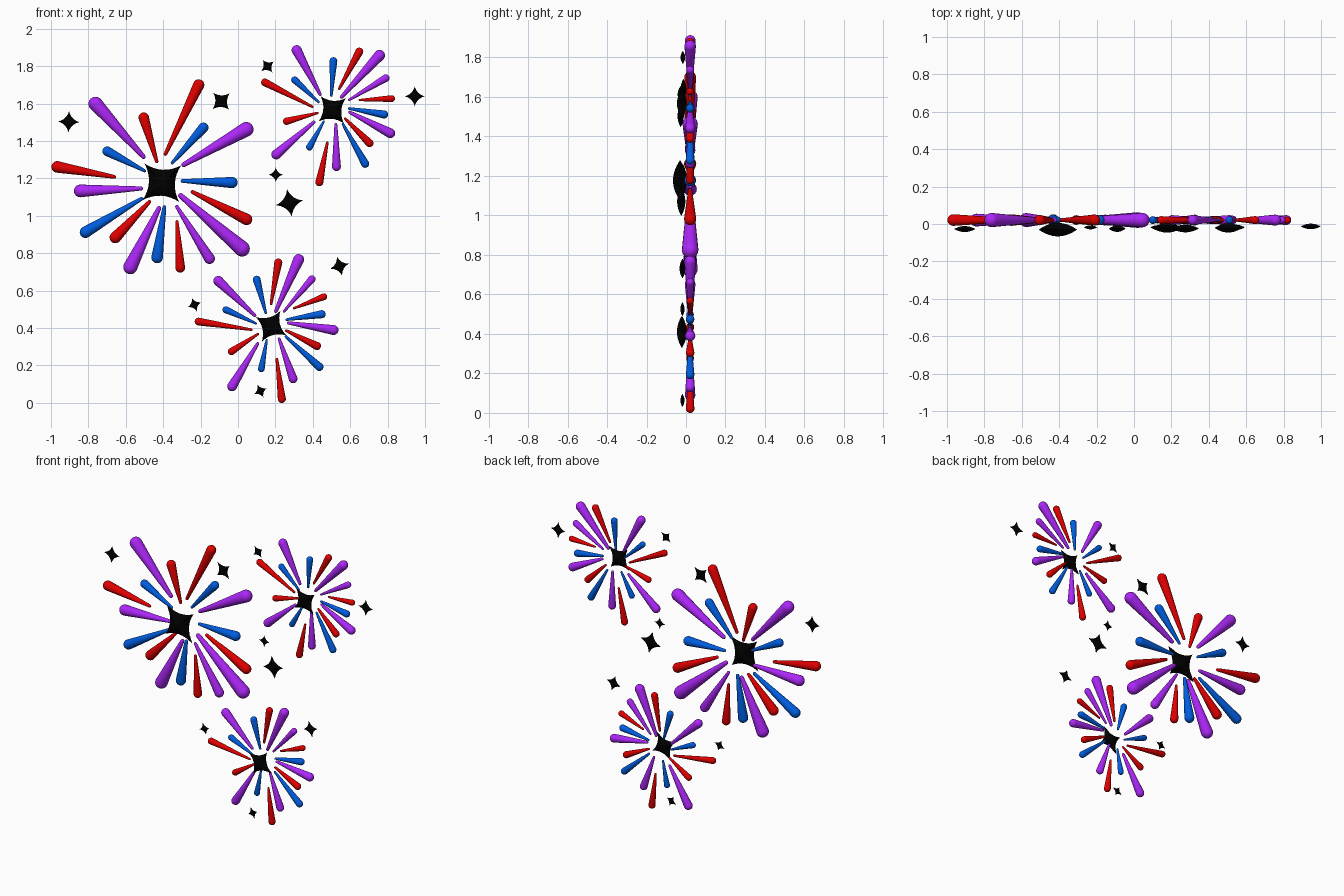
import bpy, bmesh
from math import sin, cos, pi, radians
from mathutils import Vector, Matrix

if "Cube" in bpy.data.objects:
    bpy.data.objects.remove(bpy.data.objects["Cube"])


def material(name, rgb):
    m = bpy.data.materials.new(name)
    m.diffuse_color = (*rgb, 1)
    m.use_nodes = True
    m.node_tree.nodes["Principled BSDF"].inputs["Base Color"].default_value = m.diffuse_color
    return m


MATS = {
    "purple": material("purple", (0.42, 0.02, 0.95)),
    "red": material("red", (0.75, 0.0, 0.0)),
    "blue": material("blue", (0.0, 0.11, 0.75)),
    "black": material("black", (0.0, 0.0, 0.0)),
}

# Rays of one burst around its centre: tip x, tip z, base x, base z, tip radius
RAYS = {
    "purple": [(-.38, .45, -.09, .13, .038), (.485, .305, .105, .09, .039),
               (-.47, -.045, -.10, -.03, .034), (-.185, -.485, -.01, -.125, .038),
               (.46, -.38, .09, -.06, .042), (.27, -.43, .075, -.12, .029)],
    "red": [(.21, .55, .015, .145, .030), (-.105, .375, -.025, .105, .028),
            (-.59, .09, -.245, .03, .031), (-.27, -.315, -.06, -.095, .031),
            (.48, -.21, .155, -.045, .031), (.10, -.48, .08, -.20, .026)],
    "blue": [(.24, .315, .05, .10, .027), (-.315, .18, -.085, .06, .026),
             (.405, 0, .10, .01, .030), (-.435, -.28, -.10, -.08, .031),
             (-.03, -.43, .015, -.12, .031)],
}
# Bursts: name, centre x, centre z, turn in degrees, scale
BURSTS = [("large", -.407, 1.177, 0, 1.0), ("upper", .504, 1.567, 88.5, .695),
          ("lower", .177, .41, 107, .695)]
# Loose sparkles: x, y, z, radius, turn
SPARKS = [(-.905, -.027, 1.503, .057, 88), (-.09, -.025, 1.613, .062, 43),
          (.158, -.016, 1.80, .042, 38), (.945, -.013, 1.639, .053, 0),
          (.202, -.014, 1.22, .038, 0), (.275, -.024, 1.07, .074, 10),
          (.543, -.018, .731, .052, 15), (-.233, -.018, .525, .038, 20),
          (.12, -.018, .063, .037, 25)]


def finish(name, bm, mat, matrix):
    bmesh.ops.recalc_face_normals(bm, faces=bm.faces)
    me = bpy.data.meshes.new(name)
    bm.to_mesh(me)
    bm.free()
    me.transform(matrix)
    me.materials.append(MATS[mat])
    ob = bpy.data.objects.new(name, me)
    bpy.context.collection.objects.link(ob)
    bpy.context.view_layer.objects.active = ob
    ob.select_set(True)
    bpy.ops.object.shade_smooth_by_angle(angle=radians(40))
    ob.select_set(False)


def bridge(bm, a, b):
    n = len(a)
    for i in range(n):
        bm.faces.new((a[i], a[(i + 1) % n], b[(i + 1) % n], b[i]))


def fan(bm, ring, point):
    c = bm.verts.new(point)
    for i in range(len(ring)):
        bm.faces.new((ring[i], ring[(i + 1) % len(ring)], c))


def add_ray(bm, tx, tz, bx, bz, r, y, seg=16):
    """Tapered capsule, thin at the base and round at the tip."""
    base, tip = Vector((bx, y, bz)), Vector((tx, y, tz))
    length = (tip - base).length
    d = (tip - base) / length
    side, up = d.cross(Vector((0, 1, 0))), Vector((0, 1, 0))
    rb = r * .32
    prof = [(rb - rb * cos(a), rb * sin(a)) for a in (pi / 6, pi / 3, pi / 2)]
    prof += [(length - r + r * sin(k * pi / 12), r * cos(k * pi / 12)) for k in range(6)]
    rings = [[bm.verts.new(base + d * s + (side * cos(2 * pi * i / seg)
              + up * sin(2 * pi * i / seg)) * q) for i in range(seg)] for s, q in prof]
    for a, b in zip(rings, rings[1:]):
        bridge(bm, a, b)
    fan(bm, rings[0], base)
    fan(bm, rings[-1], tip)


def make_star(name, x, y, z, r, depth, turn, pinch):
    """Four-pointed star with curved-in sides, domed front and back."""
    outline = []
    for k in range(4):
        p0 = Vector((cos(k * pi / 2), sin(k * pi / 2)))
        p2 = Vector((-p0.y, p0.x))
        c = (p0 + p2).normalized() * pinch
        for j in range(8):
            t = j / 8
            outline.append(p0 * (1 - t) ** 2 + c * 2 * t * (1 - t) + p2 * t * t)
    bm = bmesh.new()
    rim = [bm.verts.new((p.x * r, 0, p.y * r)) for p in outline]
    for s in (-1, 1):
        prev = rim
        for t in (.85, .7, .5, .3, .12):
            ring = [bm.verts.new((p.x * r * t, s * depth * (1 - t * t), p.y * r * t))
                    for p in outline]
            bridge(bm, prev, ring)
            prev = ring
        fan(bm, prev, (0, s * depth, 0))
    finish(name, bm, "black", Matrix.Translation((x, y, z))
           @ Matrix.Rotation(-radians(turn), 4, 'Y'))


# Three bursts, each a turned and scaled copy of the same rays and centre star
for label, cx, cz, turn, sc in BURSTS:
    mtx = (Matrix.Translation((cx, .021, cz)) @ Matrix.Rotation(-radians(turn), 4, 'Y')
           @ Matrix.Scale(sc, 4))
    for colour, rays in RAYS.items():
        bm = bmesh.new()
        for ray in rays:
            add_ray(bm, *ray, 0)
        finish(f"{label}_burst_{colour}_rays", bm, colour, mtx)
    make_star(f"{label}_burst_star", cx, -.03 * sc, cz, .138 * sc, .036 * sc, turn + 42, .3)

# Loose sparkles
for i, (x, y, z, r, turn) in enumerate(SPARKS):
    make_star(f"sparkle_{i + 1}", x, y, z, r, r * .28, turn, .3)
